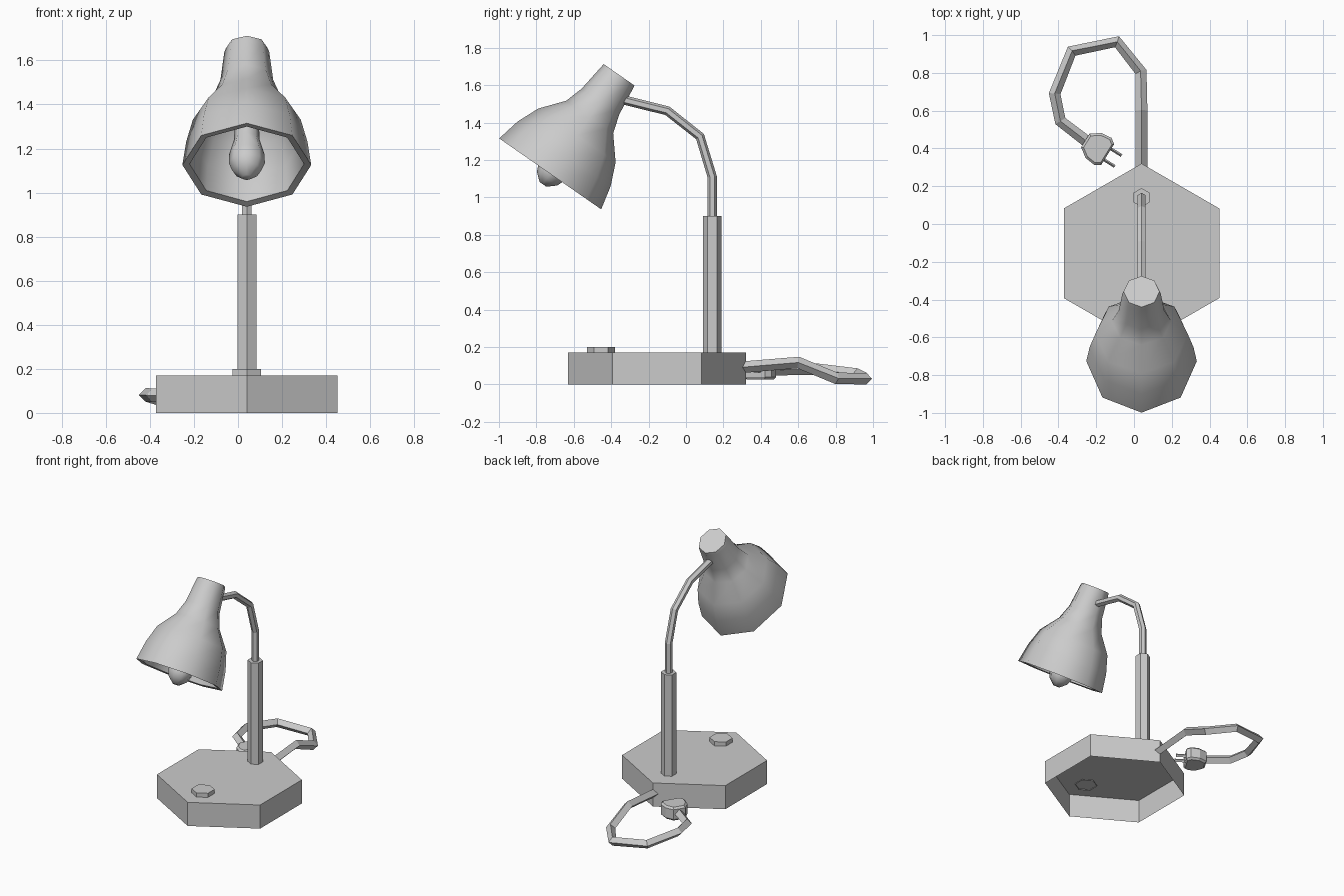
import bpy, bmesh, math
from mathutils import Vector, Matrix

if "Cube" in bpy.data.objects:
    bpy.data.objects.remove(bpy.data.objects["Cube"])

CX = 0.04  # symmetry plane of the lamp


def finish(name, bm, smooth=None):
    bmesh.ops.recalc_face_normals(bm, faces=bm.faces)
    me = bpy.data.meshes.new(name)
    bm.to_mesh(me)
    bm.free()
    ob = bpy.data.objects.new(name, me)
    bpy.context.collection.objects.link(ob)
    if smooth:
        bpy.context.view_layer.objects.active = ob
        ob.select_set(True)
        bpy.ops.object.shade_smooth_by_angle(angle=math.radians(smooth))
        ob.select_set(False)
    return ob


def loft(name, rings, start=True, end=True, smooth=None):
    """Skin a list of rings with equal point counts; optionally cap the ends."""
    bm = bmesh.new()
    vs = [[bm.verts.new(p) for p in r] for r in rings]
    n = len(vs[0])
    for a, b in zip(vs, vs[1:]):
        for i in range(n):
            j = (i + 1) % n
            bm.faces.new((a[i], a[j], b[j], b[i]))
    if start:
        bm.faces.new(vs[0][::-1])
    if end:
        bm.faces.new(vs[-1])
    return finish(name, bm, smooth)


def ring(c, u, v, n):
    return [c + u * math.cos(2 * math.pi * i / n) + v * math.sin(2 * math.pi * i / n)
            for i in range(n)]


def hex_prism(name, y, r, z0, z1, bottom=True):
    u, v = Vector((0, r, 0)), Vector((-r, 0, 0))
    loft(name, [ring(Vector((CX, y, z)), u, v, 6) for z in (z0, z1)], start=bottom)


def sweep(name, path, ref, r, n):
    pts, ref, rings = [Vector(p) for p in path], Vector(ref), []
    for i, p in enumerate(pts):
        t = Vector()
        if i:
            t += (p - pts[i - 1]).normalized()
        if i < len(pts) - 1:
            t += (pts[i + 1] - p).normalized()
        t.normalize()
        u = ref.cross(t).normalized()
        rings.append(ring(p, u * r, t.cross(u) * r, n))
    loft(name, rings)


# Base, open underneath, with button and post
hex_prism("base", -0.155, 0.475, 0, 0.17, bottom=False)
hex_prism("button", -0.455, 0.075, 0.165, 0.2, bottom=False)
hex_prism("post", 0.14, 0.05, 0.17, 0.9)

# Bent arm
sweep("arm", [(CX, 0.14, 0.89), (CX, 0.14, 1.11), (CX, 0.075, 1.325),
              (CX, -0.1, 1.463), (CX, -0.35, 1.525)], (1, 0, 0), 0.025, 6)

# Shade and bulb: rings of (distance along axis, x radius, tilted radius)
O = Vector((CX, -0.726, 1.1255))
A, P, X = Vector((0, 0.571, 0.821)), Vector((0, 0.821, -0.571)), Vector((1, 0, 0))


def tilted(name, profile, start, end):
    loft(name, [ring(O + A * t, X * rx, P * rp, 8) for t, rx, rp in profile],
         start, end, 60)


tilted("shade", [(0.38, 0.12, 0.12), (0.25, 0.21, 0.22), (0.13, 0.25, 0.275),
                 (0.005, 0.26, 0.298), (0, 0.2925, 0.332), (0.13, 0.275, 0.303),
                 (0.25, 0.245, 0.252), (0.37, 0.158, 0.153), (0.47, 0.12, 0.122),
                 (0.625, 0.102, 0.103), (0.645, 0.095, 0.1)], True, True)
tilted("bulb", [(0.38, 0.05, 0.05), (0.14, 0.058, 0.058), (0.06, 0.08, 0.08),
                (0.01, 0.082, 0.082), (-0.03, 0.066, 0.066), (-0.068, 0.022, 0.022)],
       True, True)

# Power cord
sweep("cord", [(CX, 0.28, 0.09), (CX, 0.6, 0.117), (0.037, 0.805, 0.032),
               (-0.09, 0.965, 0.031), (-0.33, 0.915, 0.055), (-0.42, 0.69, 0.082),
               (-0.39, 0.545, 0.08), (-0.24, 0.43, 0.075)], (0, 0, 1), 0.031, 4)

# Plug body: outline in local (forward, side) coordinates, extruded upward
M = Matrix.Translation((-0.19, 0.40, 0.075)) @ Matrix.Rotation(math.radians(-32), 4, 'Z')
half = [(-0.08, 0.042), (-0.03, 0.078), (0.03, 0.085), (0.06, 0.065)]
outline = half + [(x, -y) for x, y in reversed(half)]
loft("plug", [[M @ Vector((x * s, y * s, z)) for x, y in outline]
              for z, s in ((-0.048, 0.85), (-0.035, 1), (0.035, 1), (0.048, 0.85))])

# Two prongs
for side, name in ((1, "prong_left"), (-1, "prong_right")):
    u, v = Vector((0, 0.008, 0)), Vector((0, 0, 0.012))
    loft(name, [[M @ p for p in ring(Vector((x, side * 0.034, 0)), u, v, 4)]
                for x in (0.05, 0.125)])
